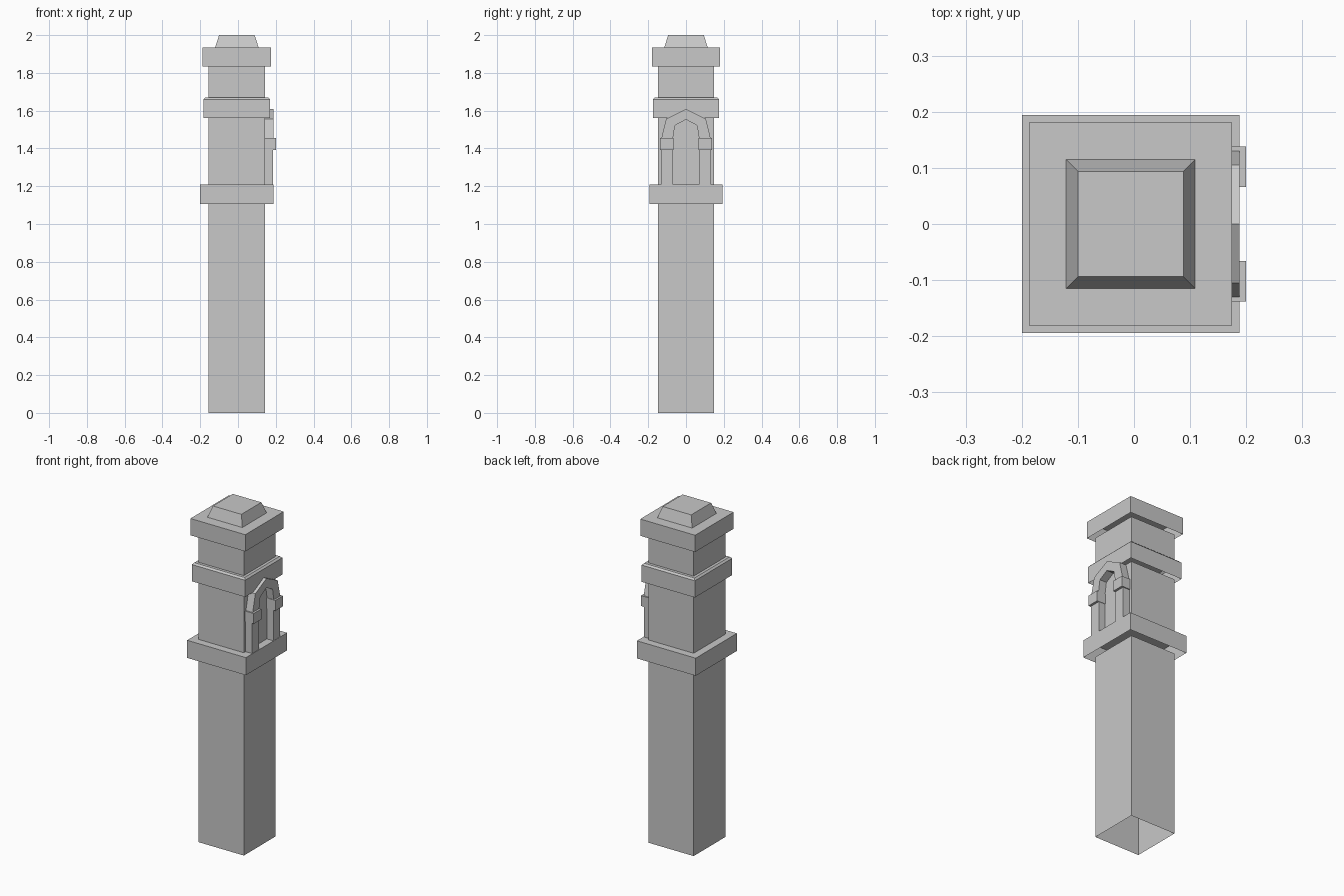
import bpy
import bmesh

cube = bpy.data.objects.get("Cube")
if cube:
    bpy.data.objects.remove(cube, do_unlink=True)

# Single stone colour
stone = bpy.data.materials.new("light_grey_stone")
stone.use_nodes = True
stone.diffuse_color = (0.58, 0.58, 0.58, 1)
stone.node_tree.nodes["Principled BSDF"].inputs["Base Color"].default_value = stone.diffuse_color

CX = -0.006      # tower axis; the doorway relief projects toward +x
WALL = 0.135     # relief starts just inside the wall face


def finish(name, bm):
    bmesh.ops.recalc_face_normals(bm, faces=bm.faces)
    mesh = bpy.data.meshes.new(name)
    bm.to_mesh(mesh)
    bm.free()
    mesh.materials.append(stone)
    obj = bpy.data.objects.new(name, mesh)
    bpy.context.collection.objects.link(obj)
    return obj


def square_shell(name, levels):
    """Stack of squares (z, half width), closed on top and open underneath."""
    bm = bmesh.new()
    rings = [[bm.verts.new((CX + sx * h, sy * h, z))
              for sx, sy in ((-1, -1), (1, -1), (1, 1), (-1, 1))]
             for z, h in levels]
    for low, high in zip(rings, rings[1:]):
        for i in range(4):
            j = (i + 1) % 4
            bm.faces.new((low[i], low[j], high[j], high[i]))
    bm.faces.new(rings[-1])
    obj = finish(name, bm)
    # An open shell keeps its outward orientation
    if obj.data.polygons[-1].normal.z < 0:
        obj.data.flip_normals()


def relief(name, outline, depth):
    """Outline in (y, z), extruded along x from the wall out to depth."""
    bm = bmesh.new()
    face = bm.faces.new([bm.verts.new((WALL, y, z)) for y, z in outline])
    out = bmesh.ops.extrude_face_region(bm, geom=[face])
    for v in out["geom"]:
        if isinstance(v, bmesh.types.BMVert):
            v.co.x = depth
    finish(name, bm)


def rectangle(y0, y1, z0, z1):
    return [(y0, z0), (y1, z0), (y1, z1), (y0, z1)]


# Shaft sections, bands and cap
S = 0.149
square_shell("lower_shaft", [(0, S), (1.105, S)])
square_shell("lower_band", [(1.105, 0.194), (1.21, 0.194)])
square_shell("middle_shaft", [(1.21, S), (1.56, S)])
square_shell("middle_band", [(1.56, 0.176), (1.66, 0.176), (1.67, 0.166)])
square_shell("upper_shaft", [(1.67, S), (1.835, S)])
square_shell("top_slab", [(1.835, 0.181), (1.935, 0.181)])
square_shell("cap", [(1.935, 0.115), (2.0, 0.094)])

# Doorway pillars and capitals on both sides
for side, s in (("left", 1), ("right", -1)):
    relief(side + "_pillar", rectangle(s * 0.068, s * 0.132, 1.21, 1.395), 0.186)
    relief(side + "_capital", rectangle(s * 0.066, s * 0.138, 1.393, 1.455), 0.2)

# Pointed arch between the capitals
outer = [(0.13, 1.455), (0.105, 1.557), (0, 1.609)]
inner = [(0, 1.553), (0.058, 1.522), (0.069, 1.455)]


def mirrored(points):
    return [(-y, z) for y, z in reversed(points)]


arch = outer + mirrored(outer[:2]) + mirrored(inner[1:]) + inner
relief("arch", arch, 0.188)
